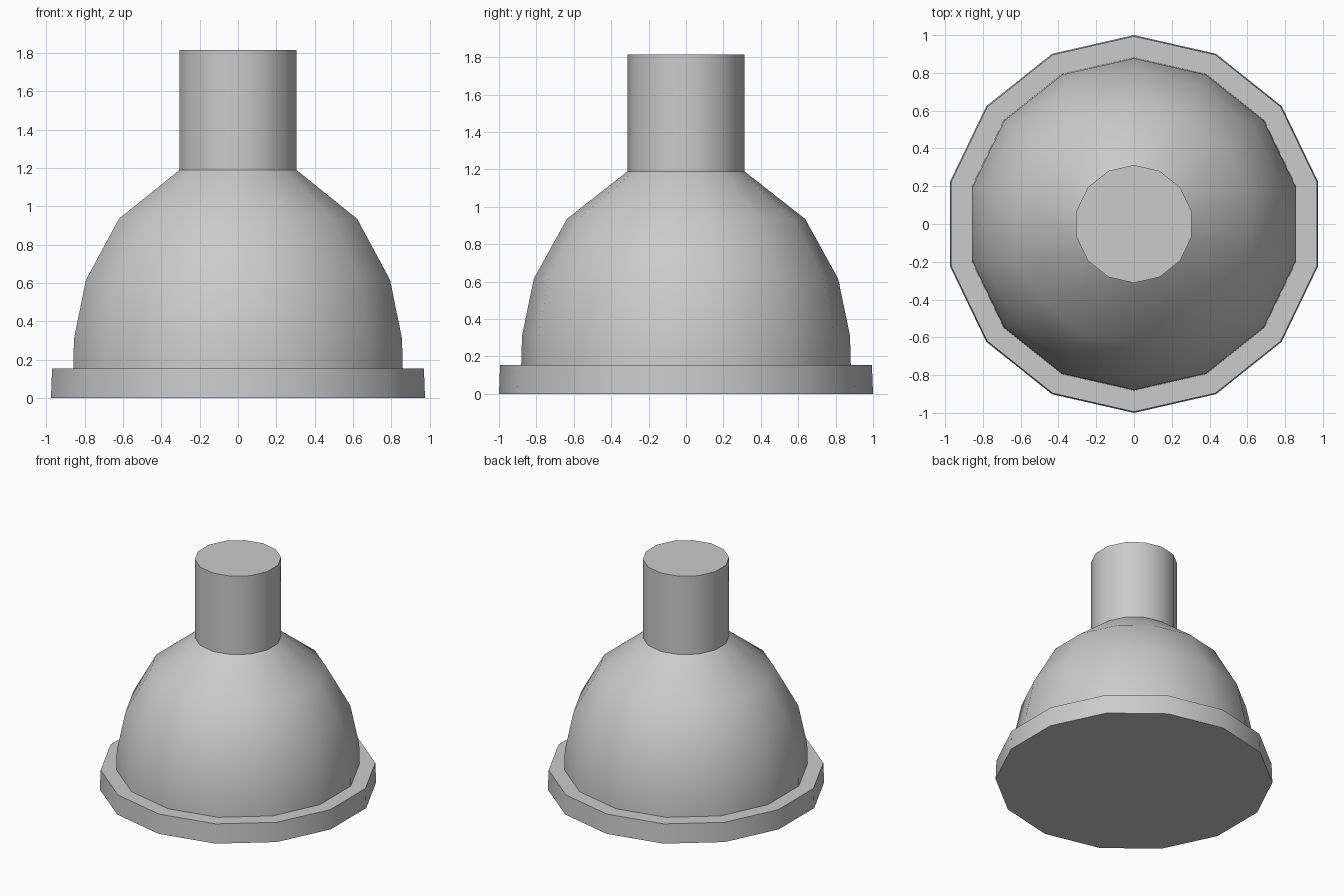
import bpy
import bmesh
import math

cube = bpy.data.objects.get("Cube")
if cube:
    bpy.data.objects.remove(cube, do_unlink=True)

SIDES = 14

# Single flat colour
grey = bpy.data.materials.new("light_grey")
grey.use_nodes = True
colour = (0.6, 0.6, 0.6, 1)
grey.diffuse_color = colour
grey.node_tree.nodes["Principled BSDF"].inputs["Base Color"].default_value = colour


def turned(name, profile):
    """Turn a bottom-to-top (radius, height) profile into a closed solid."""
    bm = bmesh.new()
    rings = []
    for radius, z in profile:
        ring = []
        for i in range(SIDES):
            a = math.tau * i / SIDES
            ring.append(bm.verts.new((-radius * math.sin(a), radius * math.cos(a), z)))
        rings.append(ring)
    for low, high in zip(rings, rings[1:]):
        for i in range(SIDES):
            j = (i + 1) % SIDES
            bm.faces.new((low[i], low[j], high[j], high[i]))
    bm.faces.new(rings[0][::-1])
    bm.faces.new(rings[-1])
    bmesh.ops.recalc_face_normals(bm, faces=bm.faces)
    mesh = bpy.data.meshes.new(name)
    bm.to_mesh(mesh)
    bm.free()
    mesh.materials.append(grey)
    obj = bpy.data.objects.new(name, mesh)
    bpy.context.collection.objects.link(obj)
    bpy.ops.object.select_all(action="DESELECT")
    obj.select_set(True)
    bpy.context.view_layer.objects.active = obj
    bpy.ops.object.shade_smooth_by_angle(angle=math.radians(32))
    return obj


# Rim, domed body and neck with one continuous stepped outline
turned("domed_body_with_rim_and_neck", [
    (1.0, 0), (0.994, 0.155),                       # rim
    (0.881, 0.155), (0.877, 0.31), (0.813, 0.617),  # dome
    (0.637, 0.935), (0.312, 1.19),
    (0.312, 1.815),                                 # neck
])
